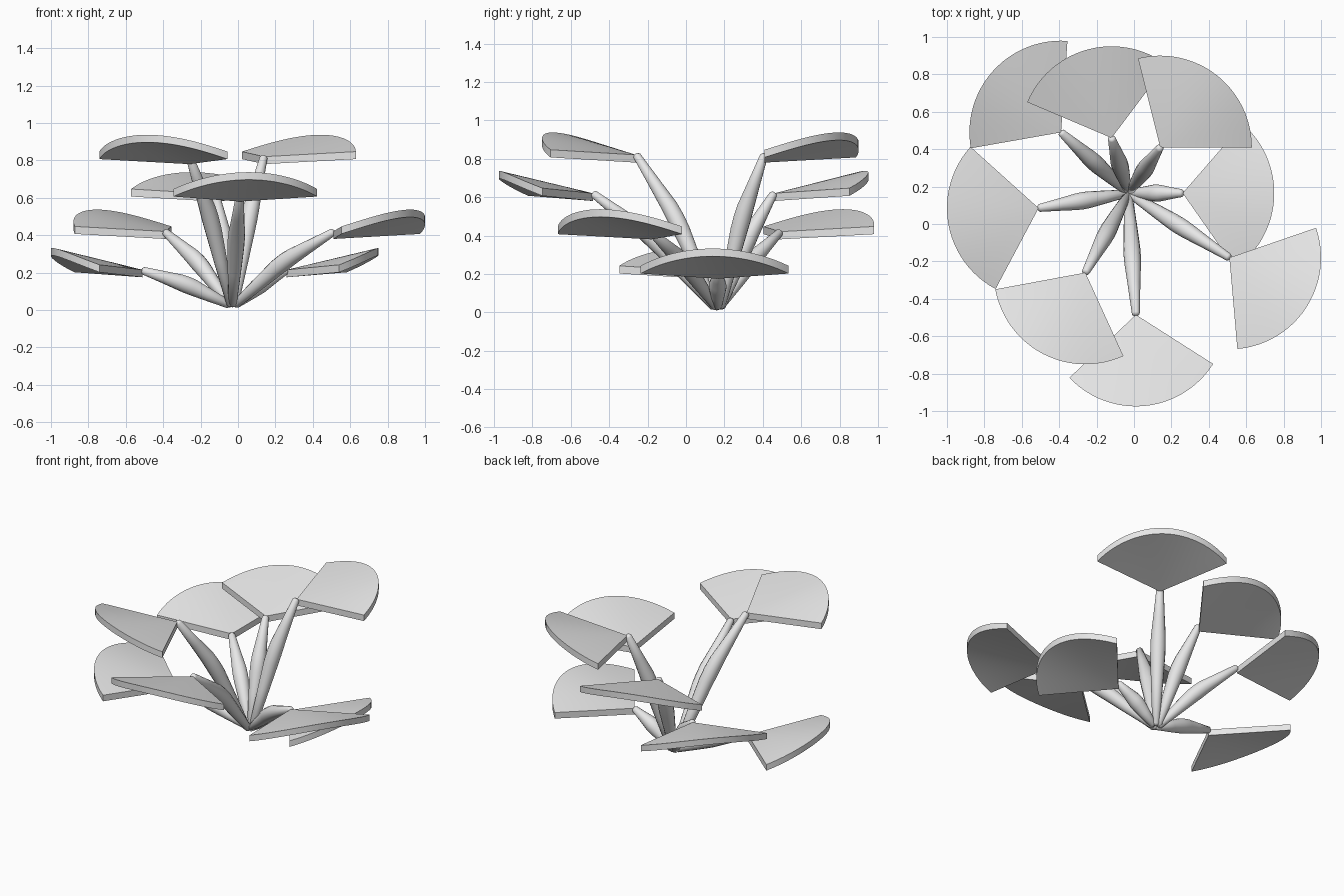
import bpy, bmesh, math
from mathutils import Vector

if "Cube" in bpy.data.objects:
    bpy.data.objects.remove(bpy.data.objects["Cube"])

grey = bpy.data.materials.new("light_grey")
grey.diffuse_color = (0.8, 0.8, 0.8, 1)
grey.use_nodes = True
grey.node_tree.nodes["Principled BSDF"].inputs["Base Color"].default_value = grey.diffuse_color

CENTRE = Vector((-0.03, 0.165, 0.03))
RADIUS, HALF, THICK = 0.49, math.radians(52), 0.04

# name, apex x, apex y, underside height, fan heading in degrees
LEAVES = [
    ("front", 0.01, -0.485, 0.58, 275.5),
    ("front_left", -0.26, -0.26, 0.78, 242.5),
    ("left", -0.51, 0.085, 0.175, 190),
    ("back_left", -0.39, 0.49, 0.38, 138),
    ("back", -0.12, 0.46, 0.58, 105),
    ("back_right", 0.14, 0.41, 0.78, 52),
    ("right", 0.26, 0.165, 0.175, -3),
    ("front_right", 0.51, -0.18, 0.38, -33),
]


def finish(name, bm, angle):
    bmesh.ops.recalc_face_normals(bm, faces=bm.faces)
    mesh = bpy.data.meshes.new(name)
    bm.to_mesh(mesh)
    bm.free()
    mesh.materials.append(grey)
    ob = bpy.data.objects.new(name, mesh)
    bpy.context.collection.objects.link(ob)
    bpy.ops.object.select_all(action="DESELECT")
    ob.select_set(True)
    bpy.context.view_layer.objects.active = ob
    bpy.ops.object.shade_smooth_by_angle(angle=math.radians(angle))


def fan_leaf(name, apex, heading, n=24):
    """Fan of straight ribs, lifted highest along its middle."""
    bm = bmesh.new()
    up = Vector((0, 0, THICK))
    rim = []
    for i in range(n + 1):
        t = 2 * i / n - 1
        a = heading + t * HALF
        lift = 0.027 + 0.09 * math.cos(t * math.pi / 2)
        rim.append(apex + Vector((RADIUS * math.cos(a), RADIUS * math.sin(a), lift)))
    low = [bm.verts.new(p) for p in [apex] + rim]
    top = [bm.verts.new(p + up) for p in [apex] + rim]
    for i in range(1, n + 1):
        bm.faces.new((low[0], low[i], low[i + 1]))
        bm.faces.new((top[0], top[i], top[i + 1]))
    for i in range(n + 2):
        j = (i + 1) % (n + 2)
        bm.faces.new((low[i], low[j], top[j], top[i]))
    finish(name, bm, 40)


def stem(name, start, tip, sides=14):
    """Bent stalk, thickest at its knee, with rounded ends."""
    knee = start.lerp(tip, 0.5)
    knee.z = start.z + 0.6 * (tip.z - start.z)
    d0, d1 = (knee - start).normalized(), (tip - knee).normalized()
    dm = (d0 + d1).normalized()
    soft = knee.lerp((start + tip) / 2, 0.12)
    rings = [
        (start - d0 * 0.012, d0, 0.010), (start, d0, 0.022),
        (start.lerp(knee, 0.5), d0, 0.036), (start.lerp(knee, 0.85), d0, 0.045),
        (soft, dm, 0.046), (knee.lerp(tip, 0.15), d1, 0.044),
        (knee.lerp(tip, 0.5), d1, 0.034), (tip, d1, 0.021),
        (tip + d1 * 0.01, d1, 0.012),
    ]
    flat = Vector((tip.x - start.x, tip.y - start.y, 0)).normalized()
    side = Vector((-flat.y, flat.x, 0))
    bm = bmesh.new()
    loops = []
    for p, d, r in rings:
        v = d.cross(side).normalized()
        loops.append([bm.verts.new(p + r * (side * math.cos(a) + v * math.sin(a)))
                      for a in (2 * math.pi * k / sides for k in range(sides))])
    for a, b in zip(loops, loops[1:]):
        for k in range(sides):
            m = (k + 1) % sides
            bm.faces.new((a[k], a[m], b[m], b[k]))
    bm.faces.new(loops[0])
    bm.faces.new(loops[-1])
    finish(name, bm, 50)


# Eight stalks from one root, each carrying a fan
for label, x, y, z, heading in LEAVES:
    fan_leaf("leaf_" + label, Vector((x, y, z)), math.radians(heading))
    tip = Vector((x, y, z + 0.035))
    out = Vector((x - CENTRE.x, y - CENTRE.y, 0)).normalized()
    stem("stem_" + label, CENTRE + out * 0.02, tip - out * 0.005)
